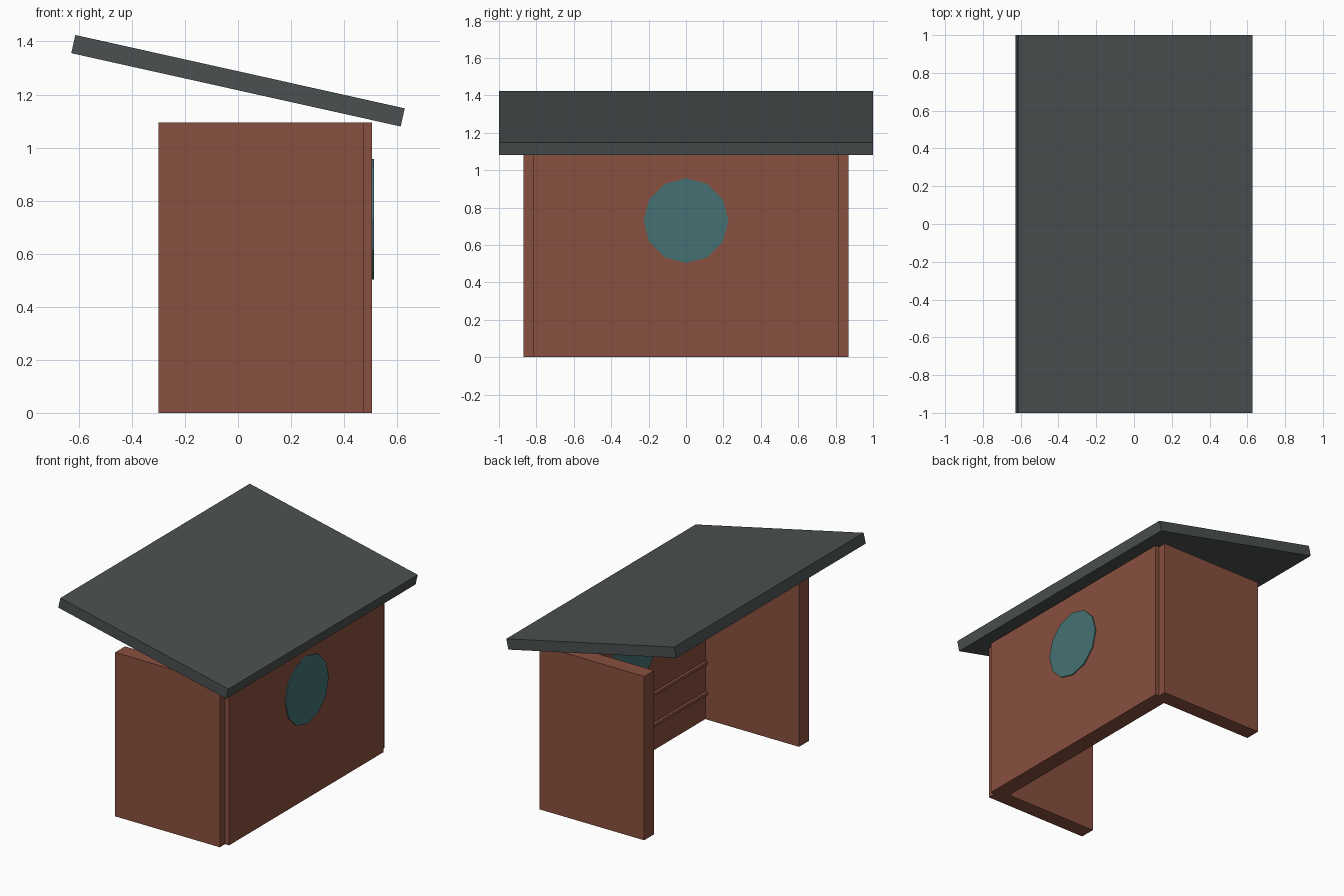
import bpy, bmesh, math
from mathutils import Matrix

cube = bpy.data.objects.get("Cube")
if cube:
    bpy.data.objects.remove(cube, do_unlink=True)


def make_material(name, rgb):
    mat = bpy.data.materials.new(name)
    mat.use_nodes = True
    mat.diffuse_color = (*rgb, 1)
    mat.node_tree.nodes["Principled BSDF"].inputs["Base Color"].default_value = (*rgb, 1)
    return mat


brick = make_material("brick brown", (0.25, 0.08, 0.05))
slate = make_material("slate grey", (0.07, 0.08, 0.08))
teal = make_material("teal glass", (0.06, 0.167, 0.173))


def finish(name, bm, mat):
    bmesh.ops.recalc_face_normals(bm, faces=bm.faces)
    mesh = bpy.data.meshes.new(name)
    bm.to_mesh(mesh)
    bm.free()
    mesh.materials.append(mat)
    obj = bpy.data.objects.new(name, mesh)
    bpy.context.collection.objects.link(obj)
    return obj


def box(name, size, center, mat, tilt=0.0):
    bm = bmesh.new()
    bmesh.ops.create_cube(bm, size=1, matrix=Matrix.Diagonal((*size, 1)))
    obj = finish(name, bm, mat)
    obj.location = center
    obj.rotation_euler.y = tilt
    return obj


# U-shaped walls: half of the plan, mirrored and extruded, with stepped corners
HEIGHT = 1.095
half = [(0.505, 0.815), (0.475, 0.815), (0.475, 0.87),
        (-0.3, 0.87), (-0.3, 0.765), (0.393, 0.765)]
plan = half + [(x, -y) for x, y in reversed(half)]
bm = bmesh.new()
floor = bm.faces.new([bm.verts.new((x, y, 0)) for x, y in plan])
extruded = bmesh.ops.extrude_face_region(bm, geom=[floor], use_keep_orig=True)
top = [g for g in extruded["geom"] if isinstance(g, bmesh.types.BMVert)]
bmesh.ops.translate(bm, verts=top, vec=(0, 0, HEIGHT))
finish("walls", bm, brick)

# Thin battens across the inside of the long wall
for i in range(2):
    box(f"inner_batten_{i + 1}", (0.03, 1.53, 0.02), (0.39, 0, 0.175 + 0.205 * i), brick)

# Round window passing through the long wall
bm = bmesh.new()
bmesh.ops.create_cone(bm, cap_ends=True, segments=12, radius1=0.227, radius2=0.227,
                      depth=0.127, matrix=Matrix.Rotation(math.pi / 2, 4, "Y"))
window = finish("round_window", bm, teal)
window.location = (0.449, 0, 0.73)

# Sloping roof slab
box("roof", (1.272, 2, 0.07), (0, 0, 1.252), slate, math.radians(12.55))
